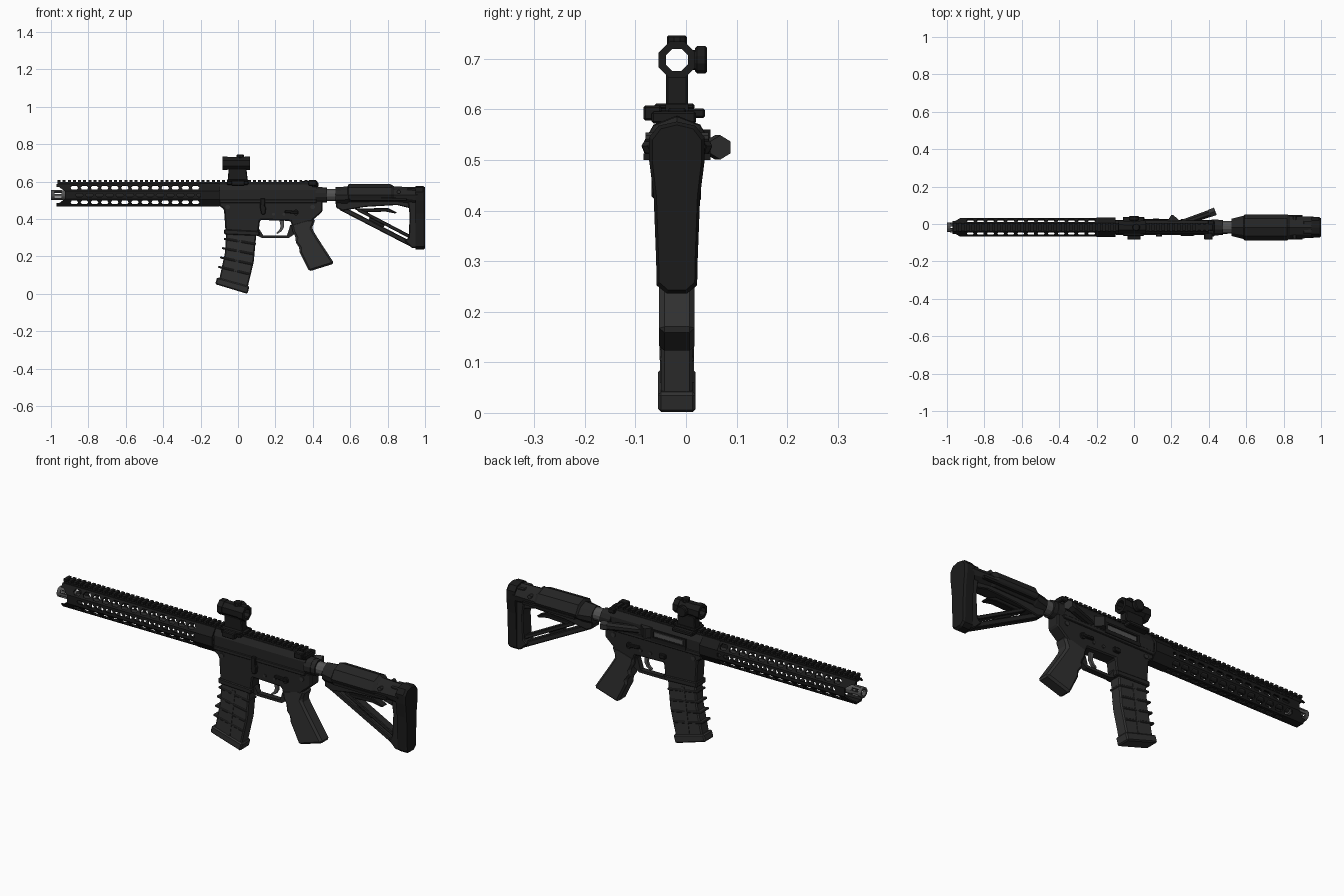
import bpy, bmesh, math
from mathutils import Vector as V

if "Cube" in bpy.data.objects:
    bpy.data.objects.remove(bpy.data.objects["Cube"])

C = -0.018   # y of the centre plane
ZB = 0.528   # height of the bore line

def material(name, g):
    m = bpy.data.materials.new(name)
    m.diffuse_color = (g, g, g, 1)
    m.use_nodes = True
    m.node_tree.nodes["Principled BSDF"].inputs["Base Color"].default_value = m.diffuse_color
    return m

BLACK, DARK, POLY, STEEL = (material(n, g) for n, g in
    (("black", .011), ("dark", .018), ("polymer", .03), ("steel", .085)))

def add_loft(bm, secs, ring=False):
    rows = [[bm.verts.new(p) for p in s] for s in secs]
    n = len(rows[0])
    pairs = list(zip(rows, rows[1:])) + ([(rows[-1], rows[0])] if ring else [])
    for a, b in pairs:
        for i in range(n):
            j = (i + 1) % n
            bm.faces.new((a[i], a[j], b[j], b[i]))
    if not ring:
        bm.faces.new(rows[0])
        bm.faces.new(rows[-1])

def finish(name, bm, mat, bevel=0):
    bmesh.ops.recalc_face_normals(bm, faces=bm.faces)
    me = bpy.data.meshes.new(name)
    bm.to_mesh(me)
    bm.free()
    ob = bpy.data.objects.new(name, me)
    bpy.context.collection.objects.link(ob)
    if mat:
        me.materials.append(mat)
    if bevel:
        m = ob.modifiers.new("bevel", 'BEVEL')
        m.width, m.segments, m.limit_method = bevel, 1, 'ANGLE'
        m.angle_limit = math.radians(40)
    return ob

def sec(pts, axis, t):
    f = {'x': lambda u, v: (t, u + C, v), 'y': lambda u, v: (u, t + C, v),
         'z': lambda u, v: (u, v + C, t)}[axis]
    return [V(f(u, v)) for u, v in pts]

def prism(name, pts, axis, a, b, mat=DARK, bevel=0):
    bm = bmesh.new()
    add_loft(bm, [sec(pts, axis, a), sec(pts, axis, b)])
    return finish(name, bm, mat, bevel)

def loft_x(name, rows, mat, bevel=0):
    bm = bmesh.new()
    add_loft(bm, [sec(p, 'x', x) for x, p in rows])
    return finish(name, bm, mat, bevel)

def tube(name, outer, inner, a, b, mat):
    bm = bmesh.new()
    add_loft(bm, [sec(outer, 'x', a), sec(outer, 'x', b), sec(inner, 'x', b), sec(inner, 'x', a)], True)
    return finish(name, bm, mat)

def boxes(name, items, mat=DARK, bevel=0):
    bm = bmesh.new()
    for x0, x1, y0, y1, z0, z1 in items:
        q = [(y0, z0), (y1, z0), (y1, z1), (y0, z1)]
        add_loft(bm, [sec(q, 'x', x0), sec(q, 'x', x1)])
    return finish(name, bm, mat, bevel)

def circ(r, n=12, u=0, v=ZB):
    return [(u + r * math.cos((i + .5) * math.tau / n), v + r * math.sin((i + .5) * math.tau / n)) for i in range(n)]

def oct8(a, b, c, d, z=ZB):
    return [(y, z + h) for y, h in ((a, b), (c, d), (-c, d), (-a, b), (-a, -b), (-c, -d), (c, -d), (a, -b))]

def bar(p, q, w):
    p, q = V(p), V(q)
    d = (q - p).normalized() * w / 2
    n = V((-d.y, d.x))
    return [tuple(p + n), tuple(q + n), tuple(q - n), tuple(p - n)]

# handguard: octagonal shell, cut by rows of vents and a notched nose
guard = tube("handguard", oct8(.05, .022, .022, .06), oct8(.043, .018, .018, .052), -.97, -.1, BLACK)
cut = bmesh.new()
facets = [((.036 * a, .041 * b), (.805 * a, .593 * b), .014, 0) for a in (1, -1) for b in (1, -1)]
facets += [((.05, 0), (1, 0), .009, .027), ((-.05, 0), (-1, 0), .009, .027), ((0, -.06), (0, -1), .011, .027)]
for (my, mz), (ny, nz), h, off in facets:
    for i in range(13):
        x = -.875 + i * .054 + off
        hole = [(-.022, 0), (-.014, h), (.014, h), (.022, 0), (.014, -h), (-.014, -h)]
        add_loft(cut, [[V((x + u, C + my + ny * k - nz * s, ZB + mz + nz * k + ny * s)) for u, s in hole]
                       for k in (-.015, .015)])
nose = [(-1.02, .57), (-.955, .57), (-.925, .548), (-.925, .508), (-.955, .486), (-1.02, .486)]
add_loft(cut, [sec(nose, 'y', -.1), sec(nose, 'y', .1)])
cutter = finish("vent_cutter", cut, None)
cutter.hide_render = True
m = guard.modifiers.new("vents", 'BOOLEAN')
m.operation, m.solver, m.object = 'DIFFERENCE', 'EXACT', cutter
dg = bpy.context.evaluated_depsgraph_get()
cut_mesh = bpy.data.meshes.new_from_object(guard.evaluated_get(dg))
guard.modifiers.clear()
guard.data = cut_mesh
bpy.data.objects.remove(cutter)
tube("handguard_collar", oct8(.052, .023, .023, .0615), oct8(.04, .018, .018, .05), -.2, -.1, BLACK)

# top rail
boxes("top_rail", [(-.965, .4, -.017, .017, .583, .598)] +
      [(-.965 + i * .0275, -.949 + i * .0275, -.023, .023, .597, .61) for i in range(50)], BLACK)

# barrel and slotted muzzle device
prism("barrel", circ(.018), 'x', -.93, -.09, DARK)
tube("muzzle_base", circ(.026), circ(.012), -.945, -.9, STEEL)
tube("muzzle_ring", circ(.027), circ(.017), -1, -.982, STEEL)
bm = bmesh.new()
for i in range(6):
    a = i * math.tau / 6
    q = [(r * math.cos(a + s), ZB + r * math.sin(a + s)) for r, s in ((.017, -.25), (.027, -.25), (.027, .25), (.017, .25))]
    add_loft(bm, [sec(q, 'x', -.985), sec(q, 'x', -.94)])
finish("muzzle_prongs", bm, STEEL)

# upper receiver, ejection port, deflector and forward assist
prism("upper_receiver", oct8(.036, .028, .02, .058), 'x', -.1, .42, DARK)
prism("receiver_ridge", [(-.1, .485), (.42, .485), (.42, .505), (-.1, .505)], 'y', -.04, .04, DARK, .003)
boxes("bolt", [(.0, .17, .03, .039, .515, .545)], STEEL, .004)
boxes("port_frame", [(-.015, .185, .03, .042, .545, .553), (-.015, .185, .03, .044, .497, .515),
                     (-.015, 0, .03, .042, .51, .55), (.17, .185, .03, .042, .51, .55)], BLACK)
prism("case_deflector", [(.175, .03), (.2, .066), (.21, .066), (.25, .03)], 'z', .51, .56, DARK)
def rod(name, p, q, r0, r1, n, mat):
    p, q = V(p), V(q)
    d = (q - p).normalized()
    s = V((-d.y, d.x, 0))
    bm = bmesh.new()
    add_loft(bm, [[c + s * u + V((0, 0, v)) for u, v in circ(r, n, 0, 0)] for c, r in ((p, r0), (q, r1))])
    return finish(name, bm, mat)
rod("forward_assist_body", (.25, .003, .525), (.415, .06, .525), .018, .021, 8, DARK)
rod("forward_assist_button", (.405, .057, .525), (.435, .068, .525), .024, .024, 6, POLY)

# charging handle
boxes("charging_handle", [(.33, .425, -.018, .018, .57, .603), (.395, .43, -.05, .038, .572, .596),
                          (.375, .42, -.066, -.03, .578, .608)], BLACK, .004)

# lower receiver with magazine well
prism("lower_receiver", [(-.1, .5), (-.1, .47), (-.075, .452), (-.066, .322), (.108, .314), (.118, .395), (.28, .39),
      (.29, .36), (.385, .355), (.4, .395), (.452, .44), (.452, .5)], 'y', -.034, .034, DARK, .006)
prism("magazine_well_lip", [(-.074, .345), (-.074, .318), (.114, .31), (.114, .335)], 'y', -.039, .039, DARK, .004)
prism("buffer_ring", circ(.044), 'x', .415, .452, DARK)
prism("trigger_guard", [(.1, .325), (.1, .312), (.13, .298), (.27, .298), (.31, .325), (.31, .36), (.28, .37),
      (.262, .312), (.135, .312), (.115, .345)], 'y', -.014, .014, DARK)
prism("trigger", [(.22, .4), (.245, .4), (.245, .355), (.232, .333), (.208, .32), (.205, .327), (.222, .342), (.228, .36)],
      'y', -.007, .007, STEEL)
for s, side in ((-1, "left"), (1, "right")):
    for i, (x, z, r) in enumerate(((-.055, .465, .012), (.19, .425, .008), (.245, .425, .008), (.4, .465, .012))):
        prism(f"pin_{side}_{i}", circ(r, 8, x, z), 'y', s * .03, s * .039, POLY)
    prism(f"selector_{side}", bar((.25, .44), (.32, .435), .014), 'y', s * .03, s * .046, BLACK, .003)
    prism(f"selector_hub_{side}", circ(.016, 8, .31, .435), 'y', s * .03, s * .043, BLACK)
prism("bolt_catch", [(.12, .51), (.145, .51), (.143, .47), (.15, .46), (.145, .425), (.125, .425), (.118, .46)],
      'y', -.05, -.03, BLACK, .003)
boxes("magazine_release", [(.1, .135, .03, .048, .42, .442)], BLACK, .003)

# magazine with ribs, lip and floor plate
prism("magazine", [(-.062, .34), (-.07, .22), (-.104, .06), (.048, .02), (.084, .17), (.1, .34)], 'y', -.031, .031, POLY, .006)
for i, z in enumerate((.285, .235, .185, .135)):
    k = (.3 - z) * .22
    prism(f"magazine_rib_{i}", bar((-.073 - k * .9, z + .01), (.1 - k * 1.1, z - .018 - k * .3), .011), 'y', -.034, .034, POLY, .003)
prism("magazine_spine", [(.0, .3), (.02, .3), (-.01, .06), (-.03, .065)], 'y', -.0335, .0335, POLY)
prism("magazine_floor", [(-.112, .088), (-.122, .052), (.05, 0), (.062, .04)], 'y', -.037, .037, POLY, .006)

# pistol grip
prism("pistol_grip", [(.285, .375), (.292, .335), (.31, .3), (.305, .28), (.33, .245), (.328, .225), (.38, .12), (.515, .162),
      (.425, .3), (.395, .35), (.415, .4), (.37, .4)], 'y', -.035, .035, POLY, .01)

# buffer tube and its nut
prism("buffer_tube", circ(.034), 'x', .45, .6, STEEL)
prism("castle_nut", circ(.042), 'x', .45, .475, DARK)

# stock body: peaked cross-section tapering at both ends
def hull(w, top, low):
    return [(0, top), (.66 * w, top - .018), (w, ZB), (.9 * w, low + .02), (.5 * w, low),
            (-.5 * w, low), (-.9 * w, low + .02), (-w, ZB), (-.66 * w, top - .018)]
loft_x("stock_body", [(.52, hull(.046, .57, .48)), (.585, hull(.062, .574, .484)), (.592, hull(.07, .588, .49)),
       (.818, hull(.07, .586, .495)), (.835, hull(.06, .574, .495)), (.96, hull(.057, .57, .48))], DARK)
for s in (-1, 1):
    boxes("stock_side_rib_" + ("left" if s < 0 else "right"), [(.6, .9, min(s * .05, s * .066), max(s * .05, s * .066), .5, .513)], BLACK)
    prism("stock_bolt_" + ("left" if s < 0 else "right"), circ(.01, 8, .86, .545), 'y', s * .04, s * .062, POLY)

# stock frame, struts and release lever
prism("stock_keel", [(.525, .5), (.525, .46), (.56, .445), (.68, .465), (.85, .475), (.93, .455), (.93, .51)], 'y', -.03, .03, DARK, .004)
prism("lower_strut", bar((.545, .462), (.94, .258), .026), 'y', -.024, .024, DARK, .004)
prism("upper_strut", bar((.64, .452), (.93, .3), .018), 'y', -.022, .022, DARK, .003)
prism("strut_web", bar((.7, .4), (.78, .358), .045), 'y', -.012, .012, BLACK)
prism("release_lever", [(.63, .475), (.64, .455), (.8, .46), (.85, .435), (.84, .43), (.79, .44), (.66, .435), (.62, .455)],
      'y', -.02, .02, BLACK, .003)
prism("butt_frame", [(.905, .52), (.918, .42), (.912, .3), (.89, .285), (.93, .245), (.965, .245), (.965, .565), (.905, .565)],
      'y', -.036, .036, DARK, .005)

# butt pad
side = [(.02, .236), (.04, .252), (.041, .3), (.046, .43), (.055, .5), (.055, .545), (.036, .568)]
pad = side + [(0, .576)] + [(-u, v) for u, v in reversed(side)]
loft_x("butt_pad", [(.948, pad), (.99, pad), (1.0, [(u * .88, .41 + (v - .41) * .96) for u, v in pad])], BLACK)

# optic: clamp, riser, hollow body and turrets
boxes("optic_clamp", [(-.06, .055, -.04, .056, .583, .602), (-.06, .055, -.045, .035, .6, .612),
                      (-.035, .035, -.066, -.035, .578, .608)], BLACK, .004)
prism("optic_riser", [(-.055, .605), (.052, .605), (.045, .672), (-.05, .672)], 'y', -.022, .022, BLACK, .004)
tube("optic_body", circ(.036, 8, 0, .698), circ(.024, 8, 0, .698), -.07, .05, BLACK)
for n, a, b in (("front", -.083, -.055), ("rear", .035, .064)):
    tube("optic_rim_" + n, circ(.039, 8, 0, .698), circ(.0235, 8, 0, .698), a, b, BLACK)
prism("optic_top_turret", circ(.02, 10, .012, 0), 'z', .725, .746, BLACK, .003)
prism("optic_side_neck", circ(.02, 10, .0, .698), 'y', .026, .04, BLACK)
prism("optic_side_dial", circ(.028, 12, .0, .698), 'y', .036, .06, BLACK, .004)
